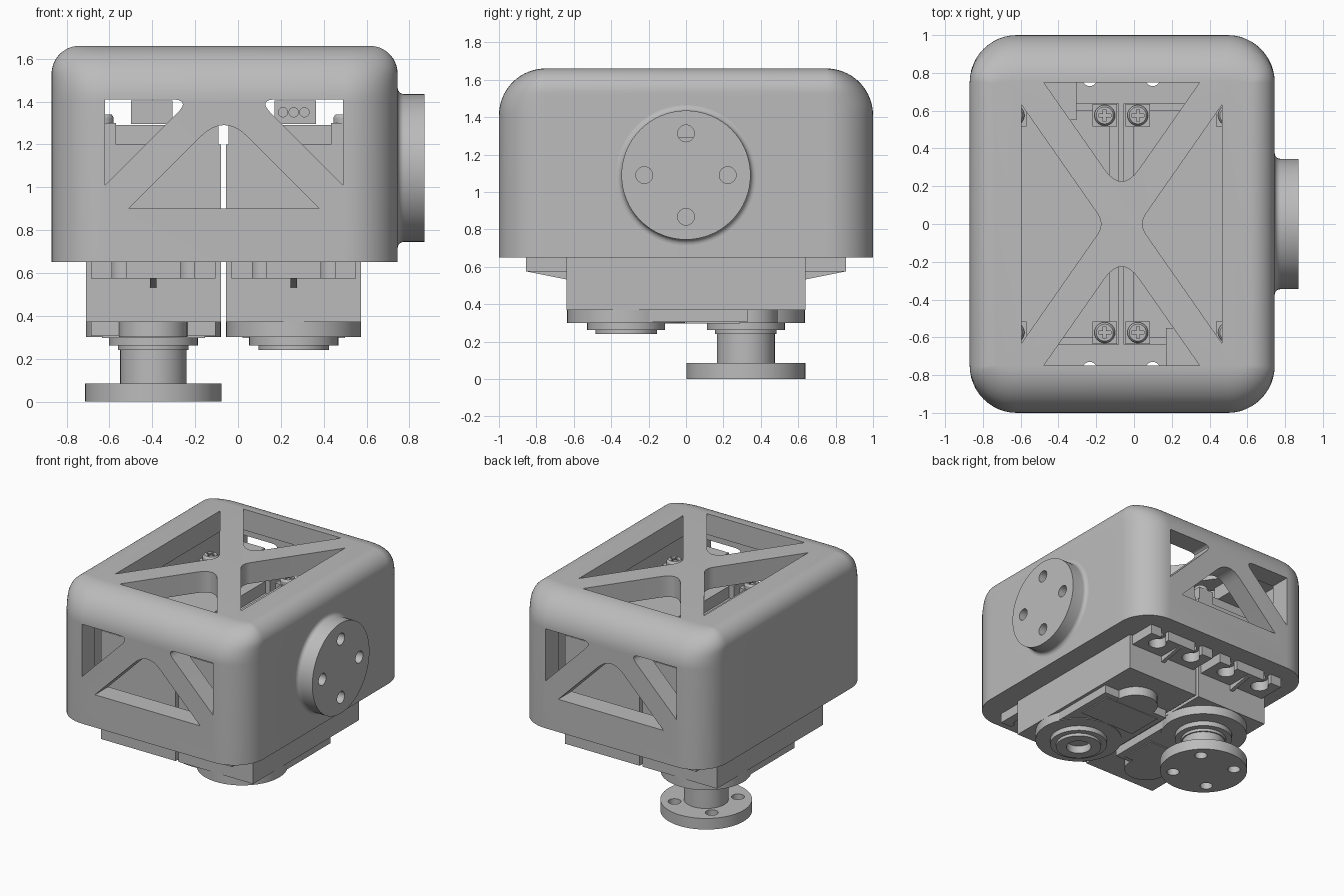
import bpy, bmesh, math
from mathutils import Vector, Matrix

cube = bpy.data.objects.get("Cube")
if cube:
    bpy.data.objects.remove(cube)

grey = bpy.data.materials.new("light grey")
grey.use_nodes = True
GREY = (0.5, 0.5, 0.5, 1)
grey.diffuse_color = GREY
grey.node_tree.nodes["Principled BSDF"].inputs["Base Color"].default_value = GREY
parts = []


def loft(name, loops):
    """Skin matching closed loops of points and cap both ends."""
    bm = bmesh.new()
    rings = [[bm.verts.new(p) for p in loop] for loop in loops]
    n = len(rings[0])
    for a, b in zip(rings, rings[1:]):
        for i in range(n):
            j = (i + 1) % n
            bm.faces.new((a[i], a[j], b[j], b[i]))
    bm.faces.new(rings[0])
    bm.faces.new(rings[-1])
    bmesh.ops.recalc_face_normals(bm, faces=bm.faces)
    mesh = bpy.data.meshes.new(name)
    bm.to_mesh(mesh)
    bm.free()
    mesh.materials.append(grey)
    obj = bpy.data.objects.new(name, mesh)
    bpy.context.scene.collection.objects.link(obj)
    parts.append(obj)
    return obj


def box(name, x0, x1, y0, y1, z0, z1):
    return loft(name, [[(x0, y0, z), (x1, y0, z), (x1, y1, z), (x0, y1, z)] for z in (z0, z1)])


def lathe(name, profile, centre, axis="Z", sides=48):
    """Turn (radius, height) pairs about an upright or sideways axis."""
    c, loops = Vector(centre), []
    for r, h in profile:
        loop = []
        for i in range(sides):
            a = math.tau * i / sides
            u, v = r * math.cos(a), r * math.sin(a)
            loop.append(c + Vector((u, v, h) if axis == "Z" else (h, u, v)))
        loops.append(loop)
    return loft(name, loops)


def prism(name, corners, plane, lo, hi):
    """Extrude an outline; the third value of a corner is how far it is rounded."""
    outline = []
    for i, (u, v, t) in enumerate(corners):
        p = Vector((u, v))
        if not t:
            outline.append(p)
            continue
        a = p + (Vector(corners[i - 1][:2]) - p).normalized() * t
        b = p + (Vector(corners[(i + 1) % len(corners)][:2]) - p).normalized() * t
        for k in range(9):
            s = k / 8
            outline.append(a * (1 - s) ** 2 + p * 2 * s * (1 - s) + b * s * s)
    place = {"XY": lambda p, d: (p.x, p.y, d), "XZ": lambda p, d: (p.x, d, p.y),
             "YZ": lambda p, d: (d, p.x, p.y)}[plane]
    return loft(name, [[place(p, d) for p in outline] for d in (lo, hi)])


def cut(obj, cutters):
    """Subtract the cutters, bake the result and remove the cutters."""
    for c in cutters:
        c.hide_render = True
        mod = obj.modifiers.new("cut", "BOOLEAN")
        mod.operation, mod.solver, mod.object = "DIFFERENCE", "EXACT", c
    bpy.context.view_layer.update()
    graph = bpy.context.evaluated_depsgraph_get()
    mesh = bpy.data.meshes.new_from_object(obj.evaluated_get(graph))
    obj.modifiers.clear()
    obj.data = mesh
    for c in cutters:
        parts.remove(c)
        bpy.data.objects.remove(c)


# Housing: rounded rectangle stacked upward, with a larger round on front and back
X0, X1, Y, BASE, TOP, R, RX = -0.87, 0.745, 1.0, 0.65, 1.66, 0.25, 0.13
MID = (X0 + X1) / 2


def inset(z, r):
    d = max(0, z - (TOP - r))
    return r - math.sqrt(max(0, r * r - d * d))


def housing_loop(z):
    ox, oy = inset(z, RX), inset(z, R)
    hx, hy = (X1 - X0) / 2 - ox, Y - oy
    rx, ry = R - ox, max(R - oy, 0.004)
    loop = []
    for q, (sx, sy) in enumerate(((1, 1), (-1, 1), (-1, -1), (1, -1))):
        for k in range(13):
            a = math.pi / 2 * (q + k / 12)
            loop.append((MID + sx * (hx - rx) + rx * math.cos(a),
                         sy * (hy - ry) + ry * math.sin(a), z))
    return loop


steps = 20
heights = [BASE] + [TOP - R * (1 - math.sin(math.pi / 2 * k / steps)) for k in range(steps + 1)]
housing = loft("housing", [housing_loop(z) for z in heights])

# Windows and cavity in the housing
CX = -0.065
cutters = [box("cavity", -0.74, 0.61, -0.84, 0.84, 0.75, 1.5),
           prism("arch", [(CX - 0.445, 0.9, 0), (CX + 0.445, 0.9, 0), (CX, 1.345, 0.155)],
                 "XZ", -1.2, 1.2)]
for s in (-1, 1):
    cutters.append(prism("side_window", [(CX + s * 0.555, 1.01, 0), (CX + s * 0.555, 1.41, 0),
                                         (CX + s * 0.155, 1.41, 0.09)], "XZ", -1.2, 1.2))
    cutters.append(prism("roof_end", [(CX - 0.413, s * 0.75, 0), (CX + 0.413, s * 0.75, 0),
                                      (CX, s * 0.16, 0.16)], "XY", 1.4, 1.8))
    cutters.append(prism("roof_side", [(CX + s * 0.53, -0.63, 0), (CX + s * 0.53, 0.63, 0),
                                       (CX + s * 0.09, 0, 0.07)], "XY", 1.4, 1.8))
SERVOS = ((-0.395, 1), (0.26, -1))
for cx, _ in SERVOS:
    for sx in (-0.16, 0.16):
        for y in (-0.77, 0.77):
            cutters.append(lathe("screw_hole", [(0.04, 0.6), (0.04, 0.8)], (cx + sx, y, 0), sides=20))


def disc_holes():
    return [lathe("hole", [(0.045, 0.5), (0.045, 1)],
                  (0, 0.223 * math.cos(a), 1.09 + 0.223 * math.sin(a)), "X", 24)
            for a in (k * math.pi / 2 for k in range(4))]


cut(housing, cutters + disc_holes())

# Round side mount with a filleted foot
foot = [(0.345 + 0.03 * (1 - math.sin(a)), 0.745 + 0.03 * (1 - math.cos(a)))
        for a in (k * math.pi / 12 for k in range(7))]
mount = lathe("side_mount", [(0.375, 0.7)] + foot + [(0.345, 0.87)], (0, 0, 1.09), "X", 64)
cut(mount, disc_holes())


def servo(cx, facing, label):
    first = len(parts)
    box("body", -0.315, 0.315, -0.638, 0.638, 0.37, 1.2)
    box("rear_cap", -0.265, 0.265, -0.6, 0.6, 1.2, 1.29)
    # Corner posts with cross-head screws
    for sx in (-1, 1):
        for sy in (-1, 1):
            x, y = sx * 0.24, sy * 0.575
            box("corner_post", x - 0.065, x + 0.065, y - 0.06, y + 0.06, 1.2, 1.3)
            screw = lathe("screw", [(0.055, 1.29), (0.055, 1.325), (0.045, 1.34)], (x, y, 0), sides=24)
            cut(screw, [box("slot", x - a, x + a, y - b, y + b, 1.32, 1.4)
                        for a, b in ((0.032, 0.008), (0.008, 0.032))])
    # Mounting ears with open keyhole slots and a rib
    for s in (-1, 1):
        lo, hi = sorted((s * 0.63, s * 0.855))
        ear = box("ear", -0.29, 0.29, lo, hi, 0.575, 0.65)
        holes = []
        for x in (-0.16, 0.16):
            holes.append(lathe("hole", [(0.065, 0.5), (0.065, 0.7)], (x, s * 0.765, 0), sides=24))
            lo, hi = sorted((s * 0.77, s * 0.9))
            holes.append(box("slot", x - 0.033, x + 0.033, lo, hi, 0.5, 0.7))
        cut(ear, holes)
        prism("ear_rib", [(s * 0.63, 0.53, 0), (s * 0.855, 0.575, 0), (s * 0.63, 0.58, 0)],
              "YZ", -0.015, 0.015)
    # Gear cover around the output shaft
    lathe("gear_cover", [(0.315, 0.3), (0.315, 0.38)], (0, 0.32, 0), sides=64)
    box("gear_plate", -0.29, 0.29, -0.33, 0.2, 0.305, 0.38)
    box("gear_panel", -0.24, 0.24, -0.29, 0.0, 0.297, 0.32)
    lathe("gear_end", [(0.16, 0.3), (0.16, 0.38)], (0, -0.33, 0), sides=32)
    boss = lathe("shaft_boss", [(0.165, 0.24), (0.165, 0.262), (0.208, 0.262), (0.208, 0.31)],
                 (0, 0.32, 0))
    cut(boss, [lathe("bore", [(0.09, 0.2), (0.09, 0.3)], (0, 0.32, 0), sides=32)])
    # Cable plug
    plug = box("cable_plug", -0.105, 0.09, 0.55, 0.76, 1.295, 1.405)
    pins = [lathe("pin", [(0.022, 0), (0.022, 0.05)], (0, 0, 0), sides=16) for _ in range(3)]
    for k, pin in enumerate(pins):
        pin.data.transform(Matrix.Translation((-0.05 * (k - 1), 0.72, 1.35))
                           @ Matrix.Rotation(-math.pi / 2, 4, "X"))
    cut(plug, pins)
    # Move the finished servo into place
    move = Matrix.Translation((cx, 0, 0)) @ Matrix.Rotation(0 if facing > 0 else math.pi, 4, "Z")
    for obj in parts[first:]:
        obj.data.transform(move)
        obj.name = label + "_" + obj.name.split(".")[0]


servo(*SERVOS[0], "right_servo")
servo(*SERVOS[1], "left_servo")

# Output shaft and drilled round horn
HX, HY = SERVOS[0][0], 0.32
lathe("horn_shaft", [(0.155, 0.08), (0.155, 0.28)], (HX, HY, 0))
horn = lathe("horn", [(0.318, 0), (0.318, 0.085)], (HX, HY, 0), sides=64)
cut(horn, [lathe("hole", [(0.045, -0.1), (0.045, 0.2)],
                 (HX + 0.223 * math.cos(a), HY + 0.223 * math.sin(a), 0), sides=24)
           for a in (math.pi / 4 + k * math.pi / 2 for k in range(4))])

bpy.ops.object.select_all(action="DESELECT")
for obj in parts:
    obj.select_set(True)
bpy.context.view_layer.objects.active = housing
bpy.ops.object.shade_smooth_by_angle(angle=math.radians(30))
